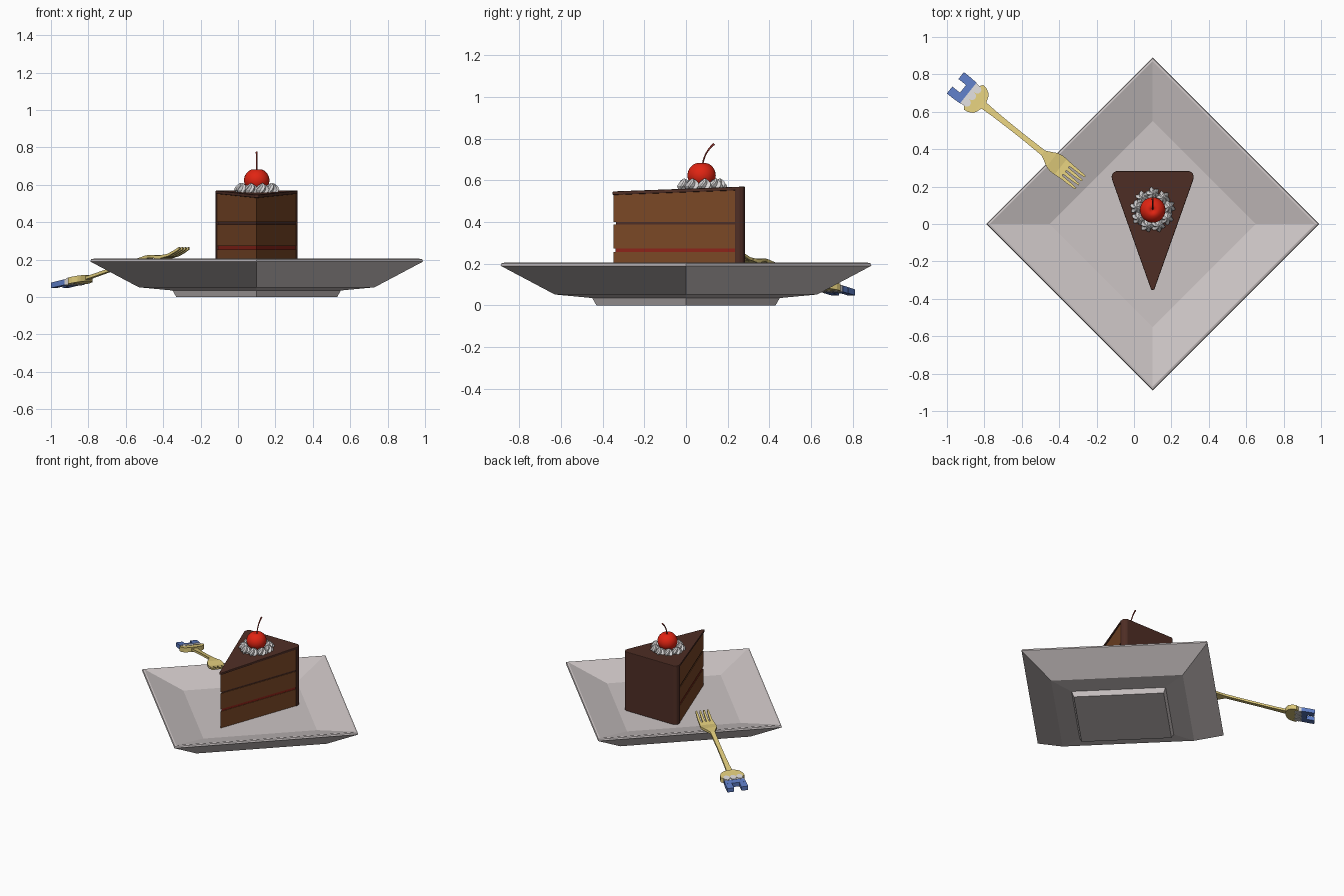
import bpy, bmesh, math
from mathutils import Vector

if "Cube" in bpy.data.objects:
    bpy.data.objects.remove(bpy.data.objects["Cube"])


def material(name, srgb):
    m = bpy.data.materials.new(name)
    m.diffuse_color = [((c + 0.055) / 1.055) ** 2.4 for c in srgb] + [1]
    m.use_nodes = True
    m.node_tree.nodes["Principled BSDF"].inputs["Base Color"].default_value = m.diffuse_color
    return m


PLATE = material("plate_grey", (0.80, 0.77, 0.77))
FROSTING = material("dark_chocolate", (0.31, 0.18, 0.145))
CAKE = material("cake_brown", (0.48, 0.28, 0.15))
FILLING = material("red_filling", (0.55, 0.14, 0.10))
CREAM = material("cream_white", (0.85, 0.84, 0.84))
CHERRY = material("cherry_red", (0.88, 0.14, 0.07))
STEM = material("stem_red", (0.58, 0.20, 0.17))
GOLD = material("gold", (0.87, 0.79, 0.48))
BLUE = material("blue", (0.36, 0.48, 0.76))


def make(name, bm, *mats, smooth=None):
    bmesh.ops.recalc_face_normals(bm, faces=bm.faces)
    me = bpy.data.meshes.new(name)
    bm.to_mesh(me)
    bm.free()
    for m in mats:
        me.materials.append(m)
    ob = bpy.data.objects.new(name, me)
    bpy.context.collection.objects.link(ob)
    bpy.ops.object.select_all(action='DESELECT')
    bpy.context.view_layer.objects.active = ob
    ob.select_set(True)
    if smooth:
        bpy.ops.object.shade_smooth_by_angle(angle=math.radians(smooth))
    return ob


def loft(bm, rings):
    """Skin a stack of equal-length point rings and cap both ends."""
    vs = [[bm.verts.new(p) for p in r] for r in rings]
    n = len(vs[0])
    for a, b in zip(vs, vs[1:]):
        for i in range(n):
            bm.faces.new((a[i], a[(i + 1) % n], b[(i + 1) % n], b[i]))
    return [bm.faces.new(vs[0][::-1]), bm.faces.new(vs[-1])]


# Diamond plate: square profile from foot to rim to inner floor
bm = bmesh.new()
profile = [(0.43, 0), (0.45, 0.035), (0.63, 0.052), (0.89, 0.19),
           (0.885, 0.202), (0.87, 0.205), (0.55, 0.132)]
loft(bm, [[(0.1 + r * math.cos(k * math.pi / 2), r * math.sin(k * math.pi / 2), z)
           for k in range(4)] for r, z in profile])
make("plate", bm, PLATE)


# Cake slice
def top(y):
    return 0.547 + 0.037 * (y + 0.35)


def wedge(name, mat, lo, hi, inset=0.0):
    pts = [(0.1, -0.347 + inset * 3), (0.313 - inset, 0.24), (-0.113 + inset, 0.24)]
    height = lambda h, y: h(y) if callable(h) else h
    bm = bmesh.new()
    loft(bm, [[(x, y, height(h, y)) for x, y in pts] for h in (lo, hi)])
    return make(name, bm, mat)


wedge("cake_layer_bottom", CAKE, 0.13, 0.255)
wedge("cherry_filling", FILLING, 0.255, 0.272, 0.003)
wedge("cake_layer_middle", CAKE, 0.272, 0.388)
wedge("chocolate_filling", FROSTING, 0.388, 0.4, 0.004)
wedge("cake_layer_top", CAKE, 0.4, lambda y: top(y) - 0.016)


def frosting(name, pts, lo, width):
    bm = bmesh.new()
    loft(bm, [[(x, y, lo if lo else top(y) - 0.017) for x, y in pts],
              [(x, y, top(y)) for x, y in pts]])
    ob = make(name, bm, FROSTING)
    bev = ob.modifiers.new("soft_edge", 'BEVEL')
    bev.width, bev.segments = width, 2
    return ob


half = [(0.008, -0.352), (0.2165, 0.235), (0.22, 0.255), (0.212, 0.274), (0.195, 0.283)]
outline = [(0.1 + x, y) for x, y in half] + [(0.1 - x, y) for x, y in reversed(half)]
frosting("top_frosting", outline, None, 0.004)
frosting("back_frosting", [p for p in outline if p[1] > 0], 0.13, 0.005)

# Ring of piped cream swirls
C = Vector((0.1, 0.075, top(0.075)))
bm = bmesh.new()
COUNT, LOBES = 9, 6
for k in range(COUNT):
    a = 2 * math.pi * k / COUNT + math.pi / 2
    out = Vector((math.cos(a), math.sin(a), 0))
    rings = []
    for r, z, lean in [(0.033, -0.004, 0), (0.038, 0.01, 0), (0.030, 0.024, 0.002),
                       (0.018, 0.036, 0.004), (0.003, 0.046, 0.006)]:
        ring = []
        for i in range(LOBES * 2):
            t = math.pi * i / LOBES + z * 22
            rr = r * (1.08 if i % 2 else 0.74)
            ring.append(C + out * (0.083 + lean) +
                        Vector((rr * math.cos(t), rr * math.sin(t), z)))
        rings.append(ring)
    loft(bm, rings)
make("cream_swirls", bm, CREAM)

# Cherry with a dimple at the stem
bm = bmesh.new()
bmesh.ops.create_uvsphere(bm, u_segments=28, v_segments=18, radius=1)
for v in bm.verts:
    d = math.hypot(v.co.x, v.co.y)
    z = v.co.z * 0.064
    if v.co.z > 0:
        z -= 0.018 * max(0, 1 - d / 0.5) ** 2
    v.co = (0.1 + v.co.x * 0.068, 0.075 + v.co.y * 0.068, 0.624 + z)
make("cherry", bm, CHERRY, smooth=60)

# Curved stem
bm = bmesh.new()
rings = []
for i in range(9):
    t = i / 8
    y, z = 0.078 + 0.015 * t + 0.042 * t * t, 0.665 + 0.14 * t - 0.03 * t * t
    r = 0.0035 + 0.002 * t ** 3
    tan = Vector((0, 0.015 + 0.084 * t, 0.14 - 0.06 * t)).normalized()
    side = Vector((0, tan.z, -tan.y))
    rings.append([Vector((0.1, y, z)) + r * (Vector((math.cos(q), 0, 0)) + side * math.sin(q))
                  for q in [k * math.pi / 4 for k in range(8)]])
loft(bm, rings)
make("cherry_stem", bm, STEM, smooth=50)

# Fork: strips laid along a bent spine from handle end to tine tips
E, U, V = Vector((-0.955, 0.755, 0)), Vector((0.782, -0.624, 0)), Vector((0.624, 0.782, 0))
SPINE = [(0, 0.062), (0.18, 0.098), (0.35, 0.145), (0.6, 0.214), (0.66, 0.218),
         (0.72, 0.213), (0.78, 0.225), (0.82, 0.243), (0.86, 0.264)]


def spine(s):
    for (a, za), (b, zb) in zip(SPINE, SPINE[1:]):
        if s <= b:
            return za + (zb - za) * (s - a) / (b - a)
    return SPINE[-1][1]


def at(s, t, dz):
    return E + U * s + V * t + Vector((0, 0, spine(s) + dz))


def strip(bm, stations, th):
    """stations are (s, low side, high side)"""
    loft(bm, [[at(s, a, -th), at(s, b, -th), at(s, b, th), at(s, a, th)]
              for s, a, b in stations])


def sym(*pairs):
    return [(s, -w, w) for s, w in pairs]


bm = bmesh.new()
strip(bm, sym((0.17, 0.022), (0.26, 0.017), (0.35, 0.015), (0.45, 0.014), (0.6, 0.016),
              (0.63, 0.03), (0.66, 0.047), (0.69, 0.054), (0.72, 0.053), (0.755, 0.05)), 0.008)
for k in range(4):
    c = -0.0405 + 0.027 * k
    strip(bm, [(s, c - w, c + w) for s, w in
               [(0.75, 0.0095), (0.78, 0.0085), (0.82, 0.0075), (0.855, 0.005)]], 0.007)
make("fork", bm, GOLD)

bm = bmesh.new()
strip(bm, sym((0.11, 0.066), (0.125, 0.084), (0.15, 0.08), (0.175, 0.066),
              (0.185, 0.05), (0.195, 0.022)), 0.017)
make("handle_end", bm, GOLD)

# White band with scalloped drips between gold and blue
bm = bmesh.new()
strip(bm, sym((0.088, 0.068), (0.112, 0.066)), 0.016)
for t in (-0.045, 0.0, 0.045):
    circle = [(0.112 + 0.024 * math.cos(q), t + 0.022 * math.sin(q))
              for q in [k * math.pi / 6 for k in range(12)]]
    loft(bm, [[at(s, u, z) for s, u in circle] for z in (-0.0195, 0.0195)])
make("handle_white_band", bm, CREAM)

# Blue notched tip
bm = bmesh.new()
strip(bm, sym((0.052, 0.073), (0.09, 0.07)), 0.015)
for side in (-1, 1):
    strip(bm, [(s, *sorted((side * 0.026, side * 0.073))) for s in (0, 0.053)], 0.0145)
make("handle_blue_tip", bm, BLUE)
